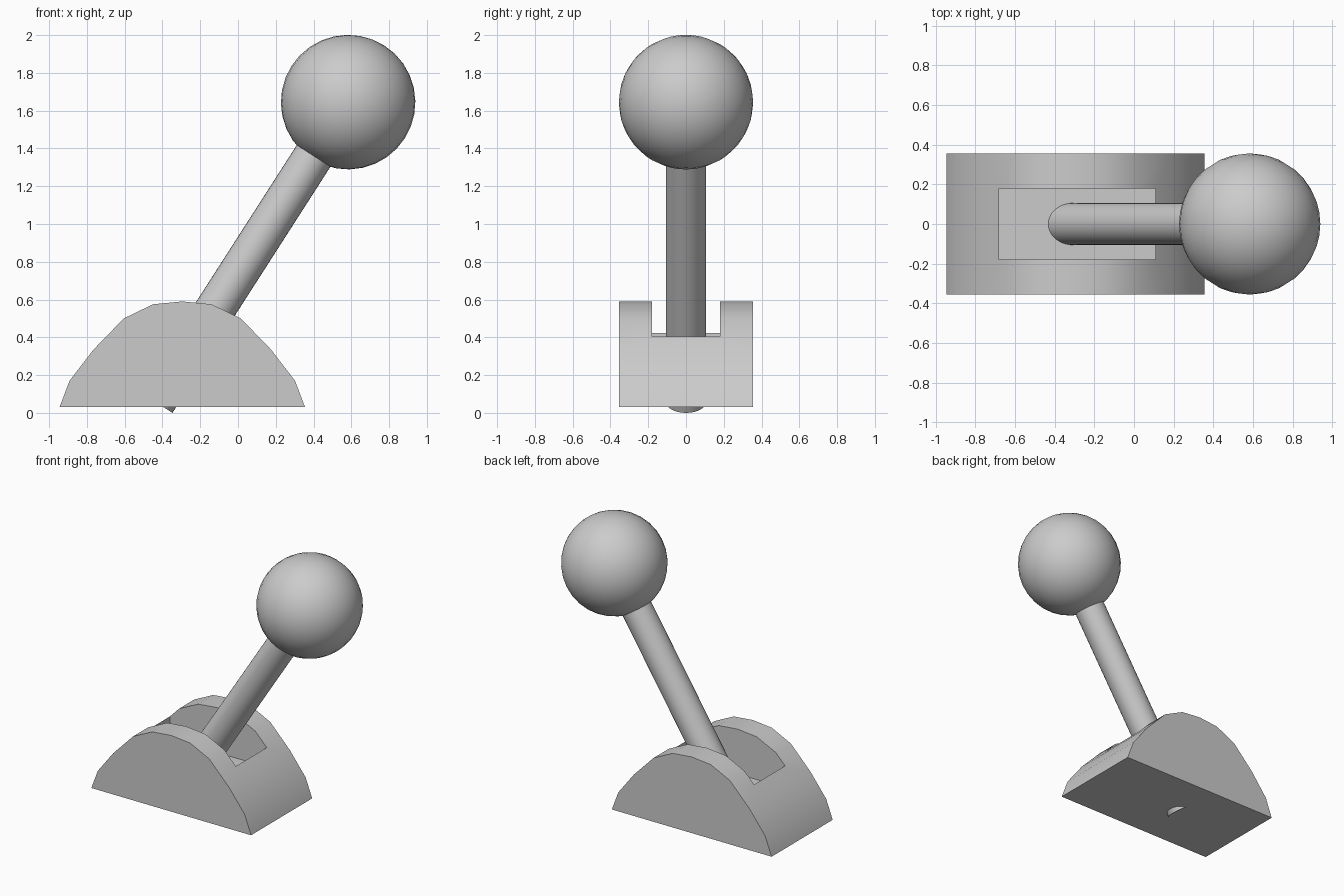
import bpy, bmesh, math
from mathutils import Vector

if "Cube" in bpy.data.objects:
    bpy.data.objects.remove(bpy.data.objects["Cube"])

TILT = math.radians(32.7)          # lever leans toward +x
KNOB = Vector((0.583, 0, 1.645))   # knob centre
AXIS = Vector((math.sin(TILT), 0, math.cos(TILT)))


def smooth(obj, angle=35):
    bpy.ops.object.select_all(action='DESELECT')
    obj.select_set(True)
    bpy.context.view_layer.objects.active = obj
    bpy.ops.object.shade_smooth_by_angle(angle=math.radians(angle))


# base: half-round housing, mirrored profile extruded along y
CX, W = -0.295, 0.355
half = [(0.65, 0.03), (0.597, 0.17), (0.47, 0.335), (0.31, 0.50), (0.155, 0.575)]
profile = ([(CX + x, z) for x, z in half] + [(CX, 0.59)]
           + [(CX - x, z) for x, z in reversed(half)])
bm = bmesh.new()
face = bm.faces.new([bm.verts.new((x, -W, z)) for x, z in profile])
ext = bmesh.ops.extrude_face_region(bm, geom=[face])
bmesh.ops.translate(bm, vec=(0, 2 * W, 0),
                    verts=[v for v in ext['geom'] if isinstance(v, bmesh.types.BMVert)])
bmesh.ops.recalc_face_normals(bm, faces=bm.faces)
mesh = bpy.data.meshes.new("base")
bm.to_mesh(mesh)
bm.free()
base = bpy.data.objects.new("base", mesh)
bpy.context.collection.objects.link(base)

# slot cut into the top of the base
x0, x1, floor, top = -0.68, 0.108, 0.26, 0.8
bpy.ops.mesh.primitive_cube_add(size=1, location=((x0 + x1) / 2, 0, (floor + top) / 2))
cutter = bpy.context.object
cutter.name = "slot_cutter"
cutter.scale = (x1 - x0, 0.36, top - floor)
cutter.hide_render = True
mod = base.modifiers.new("slot", 'BOOLEAN')
mod.operation = 'DIFFERENCE'
mod.solver = 'EXACT'
mod.object = cutter
bpy.context.view_layer.objects.active = base
bpy.ops.object.modifier_apply(modifier=mod.name)
bpy.data.objects.remove(cutter)
smooth(base, 30)

# lever rod: runs from just below the base up into the knob
R = 0.106
length = (KNOB.z - R * math.sin(TILT)) / math.cos(TILT)  # lowest rim point at z = 0
bpy.ops.mesh.primitive_cylinder_add(vertices=32, radius=R, depth=length,
                                    location=KNOB - AXIS * length / 2,
                                    rotation=(0, TILT, 0))
rod = bpy.context.object
rod.name = "lever_rod"
smooth(rod)

# ball knob
bpy.ops.mesh.primitive_uv_sphere_add(segments=32, ring_count=16, radius=0.356,
                                     location=KNOB, rotation=(0, TILT, 0))
knob = bpy.context.object
knob.name = "knob"
smooth(knob)
